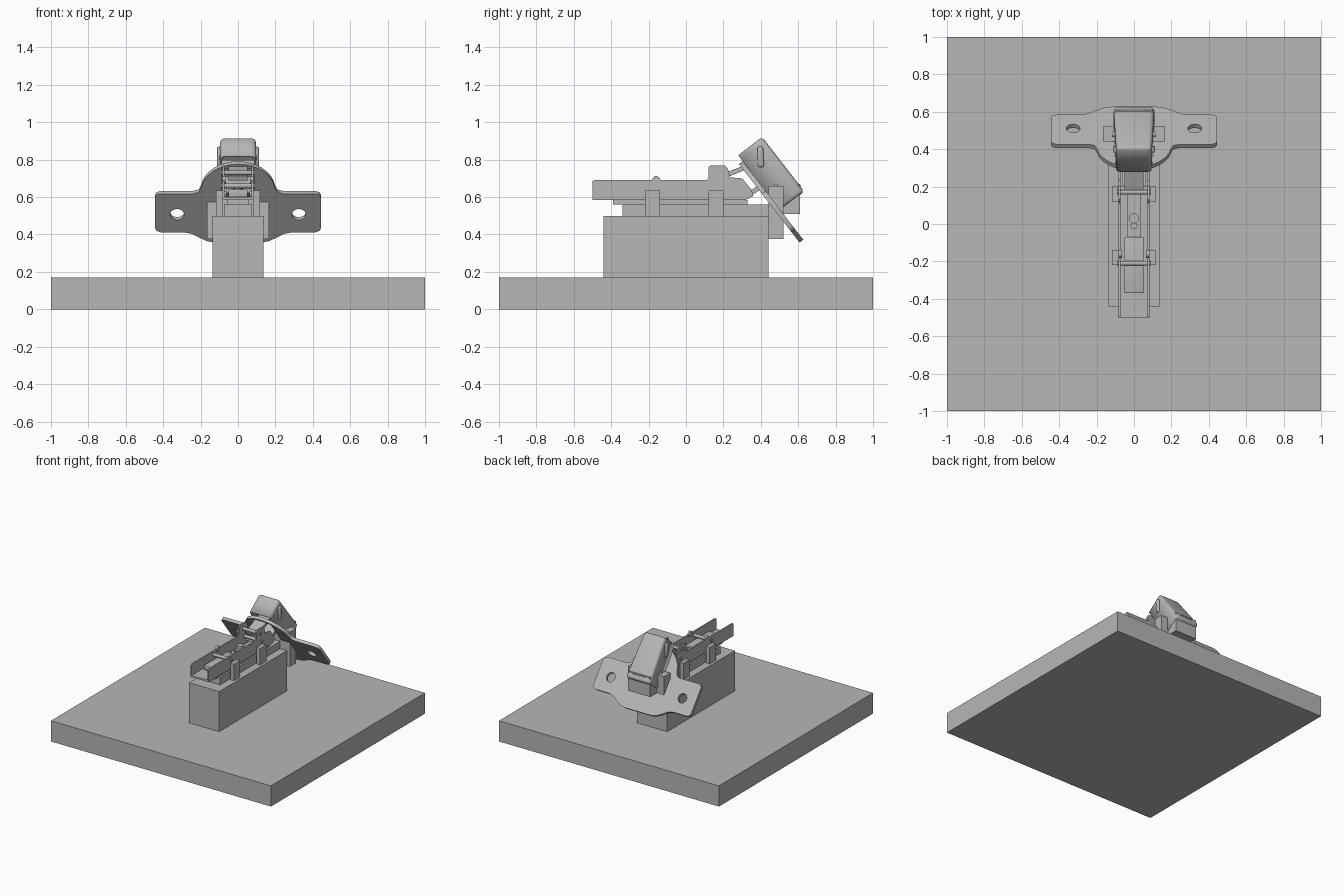
import bpy, bmesh, math
from mathutils import Matrix, Vector

old = bpy.data.objects.get("Cube")
if old:
    bpy.data.objects.remove(old, do_unlink=True)

# One plain grey for everything
grey = bpy.data.materials.new("plain_grey")
grey.use_nodes = True
colour = (0.47, 0.47, 0.47, 1)
grey.diffuse_color = colour
grey.node_tree.nodes["Principled BSDF"].inputs["Base Color"].default_value = colour

# Tilted frame of the flange: local y runs up the plate, local z points backwards
up = Vector((0, -0.61, 0.79)).normalized()
side = Vector((-1, 0, 0))
normal = side.cross(up)
TILT = Matrix((side, up, normal)).transposed().to_4x4()
TILT.translation = (0, 0.505, 0.53)


def finish(bm, name, matrix=None, smooth=False):
    bmesh.ops.recalc_face_normals(bm, faces=bm.faces)
    mesh = bpy.data.meshes.new(name)
    bm.to_mesh(mesh)
    bm.free()
    ob = bpy.data.objects.new(name, mesh)
    bpy.context.collection.objects.link(ob)
    mesh.materials.append(grey)
    if matrix:
        ob.matrix_world = matrix
    if smooth:
        bpy.ops.object.select_all(action='DESELECT')
        ob.select_set(True)
        bpy.context.view_layer.objects.active = ob
        bpy.ops.object.shade_smooth_by_angle(angle=math.radians(35))
    return ob


def box(name, x, y, z, matrix=None, bevel=0):
    """Box from (min, max) ranges."""
    bm = bmesh.new()
    bmesh.ops.create_cube(bm, size=1)
    for v in bm.verts:
        v.co = [r[0] if c < 0 else r[1] for c, r in zip(v.co, (x, y, z))]
    if bevel:
        bmesh.ops.bevel(bm, geom=bm.edges[:], offset=bevel, segments=3,
                        profile=0.5, affect='EDGES')
    return finish(bm, name, matrix, bevel > 0)


def side_plate(name, profile, x0, x1):
    """Extrude a (y, z) profile between two x positions."""
    bm = bmesh.new()
    face = bm.faces.new([bm.verts.new((x0, y, z)) for y, z in profile])
    ext = bmesh.ops.extrude_face_region(bm, geom=[face])
    moved = [g for g in ext["geom"] if isinstance(g, bmesh.types.BMVert)]
    bmesh.ops.translate(bm, verts=moved, vec=(x1 - x0, 0, 0))
    return finish(bm, name)


def rod(name, a, b, radius):
    """Cylinder between two points."""
    a, b = Vector(a), Vector(b)
    m = Matrix.Translation((a + b) / 2) @ (b - a).to_track_quat('Z', 'Y').to_matrix().to_4x4()
    bm = bmesh.new()
    bmesh.ops.create_cone(bm, cap_ends=True, segments=20, radius1=radius,
                          radius2=radius, depth=(b - a).length)
    return finish(bm, name, m, True)


def link(name, a, b, half_width, thick):
    """Flat bar between two (y, z) points."""
    d = (Vector(b) - Vector(a)).normalized() * thick / 2
    p = Vector((-d.y, d.x))
    a, b = Vector(a), Vector(b)
    return side_plate(name, [a + p, b + p, b - p, a - p], -half_width, half_width)


def ellipse(cx, cy, rx, ry, n=24):
    return [(cx + rx * math.cos(math.tau * i / n), cy + ry * math.sin(math.tau * i / n))
            for i in range(n)]


# Ground plate, pedestal and packing pieces
box("base_plate", (-1, 1), (-1, 1), (0, 0.17))
box("pedestal", (-0.137, 0.137), (-0.44, 0.44), (0.17, 0.5))
box("rail_pad", (-0.075, 0.075), (-0.34, 0.45), (0.5, 0.56))
box("rail_shim", (-0.06, 0.06), (-0.39, 0.33), (0.56, 0.585))
box("cup_holder", (-0.165, 0.165), (0.44, 0.52), (0.375, 0.66))
box("cup_holder_rear", (-0.1, 0.1), (0.5, 0.61), (0.51, 0.67))

# Channel rail with raised ears, and the posts that clamp it
wall = [(-0.5, 0.585), (-0.5, 0.685), (-0.49, 0.69), (0.11, 0.69), (0.12, 0.7),
        (0.12, 0.76), (0.13, 0.77), (0.205, 0.77), (0.225, 0.75), (0.235, 0.705),
        (0.3, 0.7), (0.35, 0.64), (0.36, 0.605), (0.32, 0.585)]
for s, tag in ((1, "left"), (-1, "right")):
    side_plate("rail_wall_" + tag, wall, s * 0.071, s * 0.083)
    for where, y in (("front", -0.18), ("rear", 0.16)):
        box(f"{where}_post_{tag}", sorted((s * 0.084, s * 0.117)),
            (y - 0.04, y + 0.04), (0.5, 0.635))
box("rail_floor", (-0.075, 0.075), (-0.5, 0.31), (0.585, 0.6))
box("rail_insert", (-0.052, 0.052), (-0.37, -0.07), (0.6, 0.64), bevel=0.006)
box("insert_tongue", (-0.035, 0.035), (-0.2, 0.2), (0.6, 0.625))
rod("adjuster_screw", (0, 0.03, 0.6), (0, 0.03, 0.665), 0.027)
rod("locking_screw", (0, -0.01, 0.6), (0, -0.01, 0.645), 0.018)
for where, y, z in (("front", -0.21, 0.66), ("rear", 0.19, 0.66), ("ear", 0.17, 0.73)):
    rod(where + "_pin", (-0.09, y, z), (0.09, y, z), 0.013)
for s, tag in ((1, "left"), (-1, "right")):
    rod("rail_stud_" + tag, (s * 0.065, -0.16, 0.69), (s * 0.083, -0.16, 0.69), 0.022)

# Swinging links between rail and cup
link("upper_link", (0.17, 0.7), (0.36, 0.775), 0.05, 0.025)
link("lower_link", (0.2, 0.635), (0.34, 0.615), 0.065, 0.025)
link("curved_link", (0.34, 0.615), (0.46, 0.7), 0.065, 0.025)
rod("link_pin", (-0.08, 0.34, 0.615), (0.08, 0.34, 0.615), 0.018)
rod("upper_link_pin", (-0.09, 0.37, 0.78), (0.09, 0.37, 0.78), 0.018)

# Tilted flange: rounded wings, half disc, screw holes and a cup opening
half = [(0.12, -0.2), (0.165, -0.19), (0.21, -0.165), (0.25, -0.14), (0.29, -0.13),
        (0.415, -0.13), (0.436, -0.121), (0.445, -0.1), (0.445, 0.1), (0.436, 0.121),
        (0.415, 0.13), (0.24, 0.13), (0.21, 0.14)]
half += [(0.2 * math.cos(t), 0.14 + 0.19 * math.sin(t))
         for t in (math.radians(a) for a in range(10, 90, 10))]
outline = half + [(0, 0.33)] + [(-x, y) for x, y in reversed(half)]
opening = [(-0.085, 0.02), (0.085, 0.02), (0.085, 0.3), (-0.085, 0.3)]
curve = bpy.data.curves.new("flange", 'CURVE')
curve.dimensions = '2D'
curve.fill_mode = 'BOTH'
curve.extrude = 0.0125
for loop in (outline, opening, ellipse(0.325, -0.01, 0.037, 0.037),
             ellipse(-0.325, -0.01, 0.037, 0.037)):
    spline = curve.splines.new('POLY')
    spline.points.add(len(loop) - 1)
    for p, (x, y) in zip(spline.points, loop):
        p.co = (x, y, 0, 1)
    spline.use_cyclic_u = True
curve.materials.append(grey)
flange = bpy.data.objects.new("flange", curve)
bpy.context.collection.objects.link(flange)
flange.matrix_world = TILT @ Matrix.Translation((0, 0, -0.0125))
bpy.ops.object.select_all(action='DESELECT')
flange.select_set(True)
bpy.context.view_layer.objects.active = flange
bpy.ops.object.convert(target='MESH')

# Hollow hood over the flange, open towards the rail
bm = bmesh.new()
bmesh.ops.create_cube(bm, size=1)
for v in bm.verts:
    top = v.co.y > 0
    v.co = ((0.095 if top else 0.11) * (1 if v.co.x > 0 else -1),
            0.37 if top else 0.0, 0.162 if v.co.z > 0 else 0.0)
open_face = min(bm.faces, key=lambda f: f.calc_center_median().z)
bmesh.ops.delete(bm, geom=[open_face], context='FACES_ONLY')
bmesh.ops.bevel(bm, geom=[e for e in bm.edges if len(e.link_faces) == 2],
                offset=0.022, segments=4, profile=0.5, affect='EDGES')
hood = finish(bm, "hood", TILT, True)
shell = hood.modifiers.new("thickness", 'SOLIDIFY')
shell.thickness = 0.012
shell.offset = -1

# Raised hood details: rear slot, side ribs and pivot heads
box("hood_slot", (-0.055, 0.055), (0.035, 0.047), (0.158, 0.166), TILT, 0.003)
for s, tag in ((1, "left"), (-1, "right")):
    rib = TILT @ Matrix.Translation((s * 0.1, 0.29, 0.09)) @ Matrix.Rotation(math.radians(-55), 4, 'X')
    box("hood_rib_" + tag, (-0.012, 0.012), (-0.016, 0.016), (-0.055, 0.055), rib, 0.01)
    rod("pivot_head_" + tag, (s * 0.09, 0.48, 0.655), (s * 0.118, 0.48, 0.655), 0.014)
